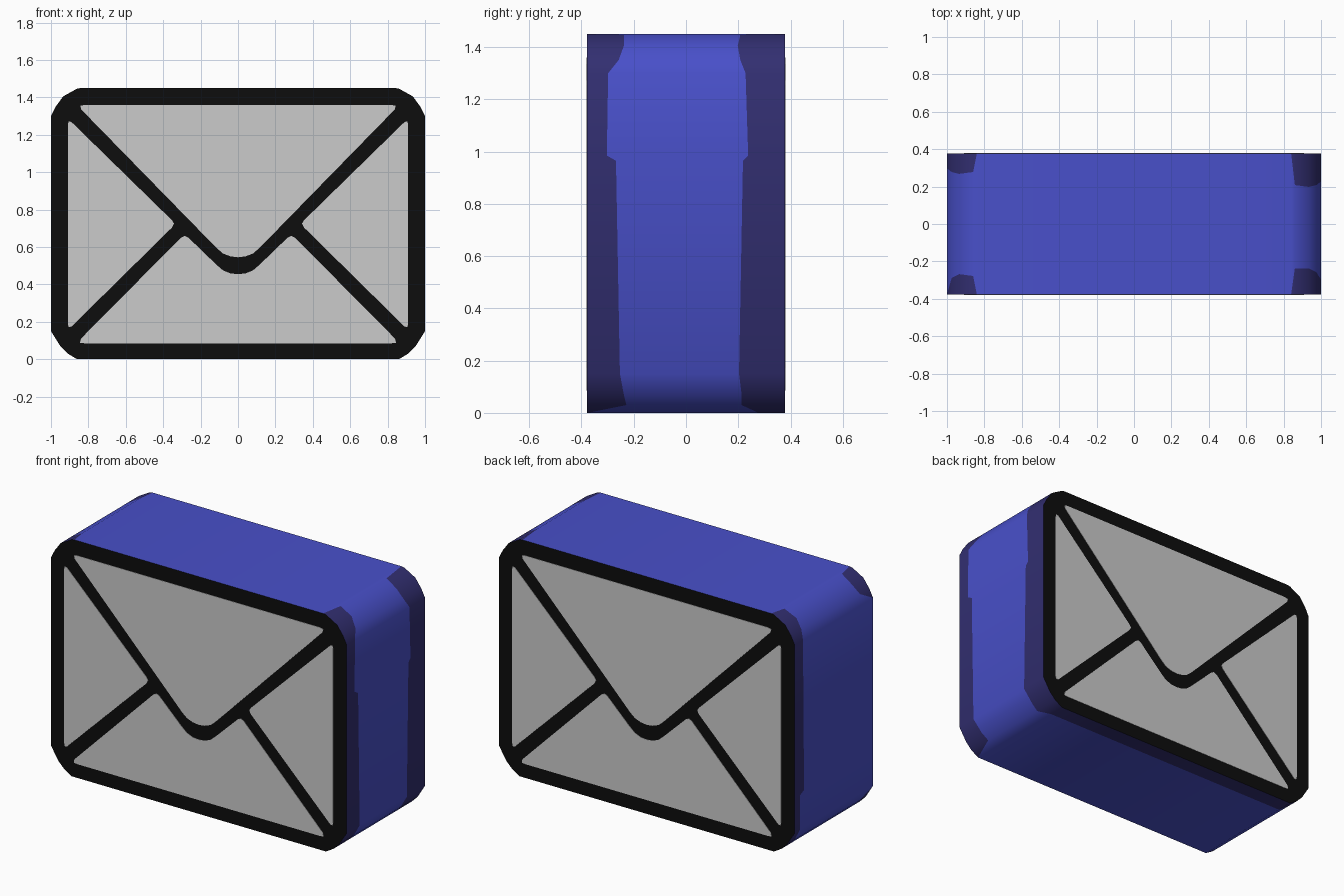
import bpy, bmesh, math

if "Cube" in bpy.data.objects:
    bpy.data.objects.remove(bpy.data.objects["Cube"])

D = 0.378  # half depth


def mat(name, c):
    m = bpy.data.materials.new(name)
    m.diffuse_color = (*c, 1)
    m.use_nodes = True
    m.node_tree.nodes["Principled BSDF"].inputs["Base Color"].default_value = m.diffuse_color
    return m


BLUE = mat("blue", (0.066, 0.08, 0.59))
NAVY = mat("dark navy", (0.032, 0.028, 0.165))
BLACK = mat("black", (0.004, 0.004, 0.004))
GREY = mat("light grey", (0.6, 0.6, 0.6))


def finish(name, bm, mats):
    me = bpy.data.meshes.new(name)
    bmesh.ops.recalc_face_normals(bm, faces=bm.faces)
    bm.to_mesh(me)
    bm.free()
    for m in mats:
        me.materials.append(m)
    ob = bpy.data.objects.new(name, me)
    bpy.context.collection.objects.link(ob)
    return ob


# Envelope body: outline of (x, z, navy band width at front, at back)
outline = [
    (0.84, 1.45, 0, 0), (0.86, 1.447, 0.14, 0.17), (0.935, 1.405, 0.14, 0.18),
    (0.975, 1.35, 0.12, 0.17), (1.0, 1.30, 0.08, 0.15),
    (1.0, 0.985, 0.075, 0.14), (1.0, 0.965, 0.11, 0.16),
    (1.0, 0.15, 0.125, 0.175), (0.95, 0.07, 0.14, 0.165), (0.91, 0.03, 0.15, 0.165),
    (0.86, 0.0, 0.0, 0.10), (-0.86, 0.0, 0.0, 0.10),
    (-0.91, 0.03, 0.06, 0.08), (-0.95, 0.07, 0.06, 0.07), (-1.0, 0.15, 0.0, 0.05),
    (-1.0, 0.36, 0.0, 0.05), (-1.0, 0.38, 0.0, 0.09),
    (-1.0, 1.30, 0.0, 0.08), (-0.975, 1.35, 0.09, 0.10), (-0.935, 1.405, 0.11, 0.11),
    (-0.86, 1.447, 0.10, 0.10), (-0.84, 1.45, 0, 0),
]
bm = bmesh.new()
rings = [[bm.verts.new((x, y, z)) for y in (-D, -D + f, D - b, D)] for x, z, f, b in outline]
n = len(rings)
for i in range(n):
    a, b = rings[i], rings[(i + 1) % n]
    for k in range(3):
        face = bm.faces.new((a[k], a[k + 1], b[k + 1], b[k]))
        face.material_index = 0 if k == 1 else 1
        face.smooth = True
for k in (0, 3):
    bm.faces.new([r[k] for r in rings]).material_index = 2
bmesh.ops.remove_doubles(bm, verts=bm.verts, dist=0.0005)
body = finish("envelope_body", bm, [BLUE, NAVY, BLACK])
bpy.context.view_layer.objects.active = body
body.select_set(True)
bpy.ops.object.shade_smooth_by_angle(angle=math.radians(45))
body.select_set(False)


def mirrored(half):
    """Close a left half outline with its mirror image."""
    return half + [(-x, z) for x, z in reversed(half) if abs(x) > 1e-4]


# Grey paper panels between the black lines
top_flap = mirrored([(-0.82, 1.36), (-0.843, 1.355), (-0.838, 1.335), (-0.115, 0.595),
                     (-0.08, 0.565), (-0.04, 0.55), (0, 0.545)])
bottom_flap = mirrored([(-0.82, 0.085), (-0.845, 0.088), (-0.84, 0.11), (-0.305, 0.65),
                        (-0.285, 0.66), (-0.265, 0.65), (-0.115, 0.505),
                        (-0.08, 0.475), (-0.04, 0.459), (0, 0.455)])
left_flap = [(-0.91, 0.19), (-0.905, 0.172), (-0.89, 0.175), (-0.352, 0.705),
             (-0.342, 0.725), (-0.352, 0.742), (-0.89, 1.268), (-0.905, 1.272), (-0.91, 1.255)]
right_flap = [(-x, z) for x, z in left_flap]

panels = {"top_flap": top_flap, "bottom_flap": bottom_flap,
          "left_flap": left_flap, "right_flap": right_flap}
for side, s in (("front", -1), ("back", 1)):
    for name, pts in panels.items():
        bm = bmesh.new()
        f = bm.faces.new([bm.verts.new((x, s * (D - 0.001), z)) for x, z in pts])
        ext = bmesh.ops.extrude_face_region(bm, geom=[f])["geom"]
        bmesh.ops.translate(bm, vec=(0, s * 0.003, 0),
                            verts=[v for v in ext if isinstance(v, bmesh.types.BMVert)])
        finish(f"{side}_{name}", bm, [GREY])
